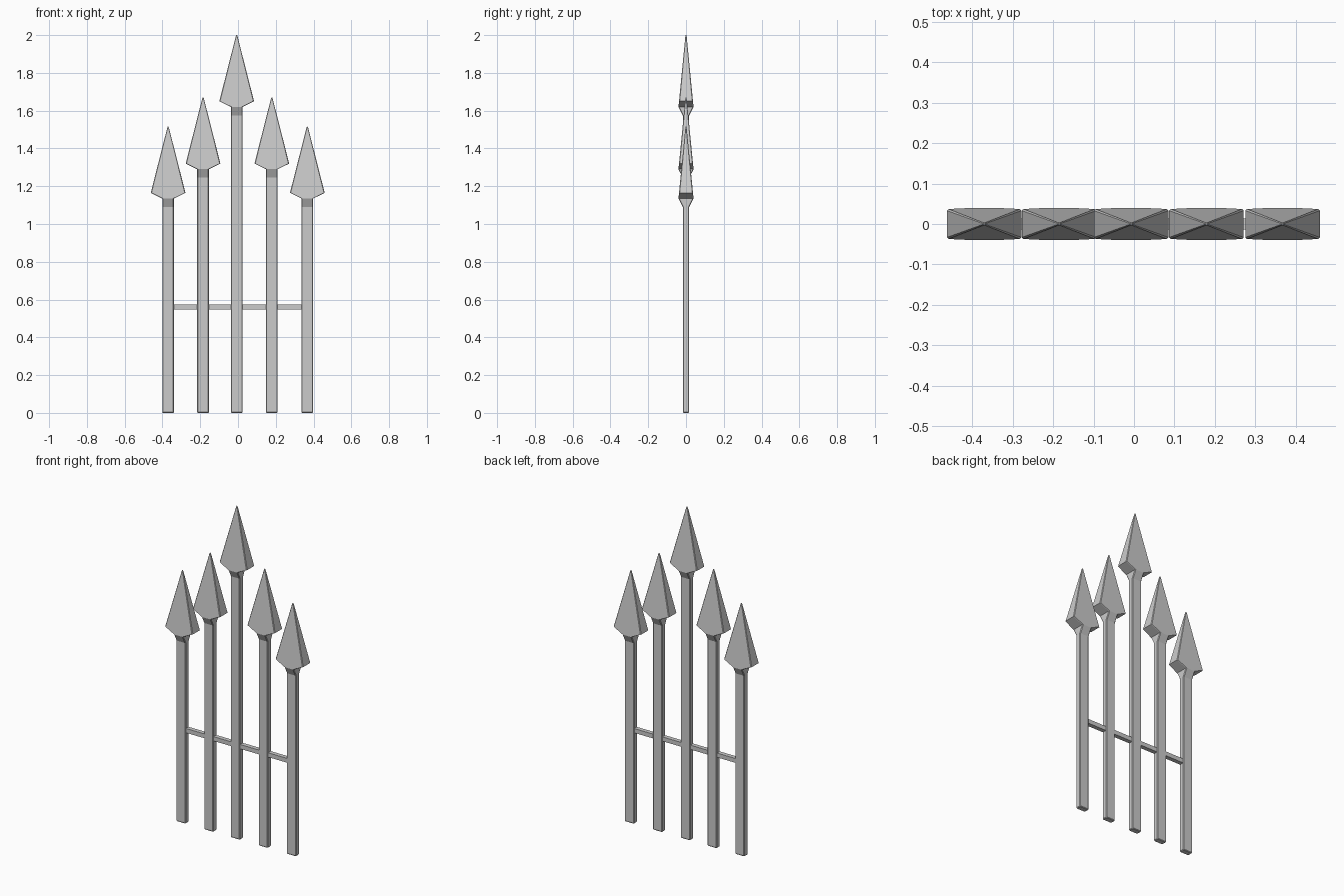
import bpy, bmesh

if "Cube" in bpy.data.objects:
    bpy.data.objects.remove(bpy.data.objects["Cube"])


def ring(bm, x, z, hx, hy, c):
    """Rectangle cross-section with small chamfered corners."""
    pts = [(hx, -hy + c), (hx, hy - c), (hx - c, hy), (-hx + c, hy),
           (-hx, hy - c), (-hx, -hy + c), (-hx + c, -hy), (hx - c, -hy)]
    return [bm.verts.new((x + px, py, z)) for px, py in pts]


def loft(name, x, sections):
    """Flat-faced solid through a stack of (z, half_x, half_y, chamfer)."""
    bm = bmesh.new()
    rings = [ring(bm, x, *s) for s in sections]
    for a, b in zip(rings, rings[1:]):
        for i in range(8):
            j = (i + 1) % 8
            bm.faces.new((a[i], a[j], b[j], b[i]))
    bm.faces.new(rings[0][::-1])
    bm.faces.new(rings[-1])
    bmesh.ops.recalc_face_normals(bm, faces=bm.faces)
    mesh = bpy.data.meshes.new(name)
    bm.to_mesh(mesh)
    bm.free()
    obj = bpy.data.objects.new(name, mesh)
    bpy.context.collection.objects.link(obj)
    return obj


# Spear-topped posts: shaft, flared neck, flat pyramid head
posts = [(-0.37, 1.515), (-0.185, 1.67), (-0.007, 2.0), (0.179, 1.67), (0.367, 1.515)]
for n, (x, tip) in enumerate(posts, 1):
    loft(f"spear_post_{n}", x, [
        (0.0, 0.028, 0.014, 0.003),
        (0.004, 0.031, 0.017, 0.004),
        (tip - 0.425, 0.031, 0.017, 0.004),
        (tip - 0.38, 0.031, 0.040, 0.004),
        (tip - 0.35, 0.092, 0.037, 0.004),
        (tip - 0.006, 0.0045, 0.0035, 0.002),
        (tip, 0.002, 0.002, 0.001),
    ])

# Thin rail tying the posts together
bpy.ops.mesh.primitive_cube_add(size=1, location=(0, 0, 0.561))
rail = bpy.context.object
rail.name = "cross_rail"
rail.dimensions = (0.72, 0.026, 0.026)
